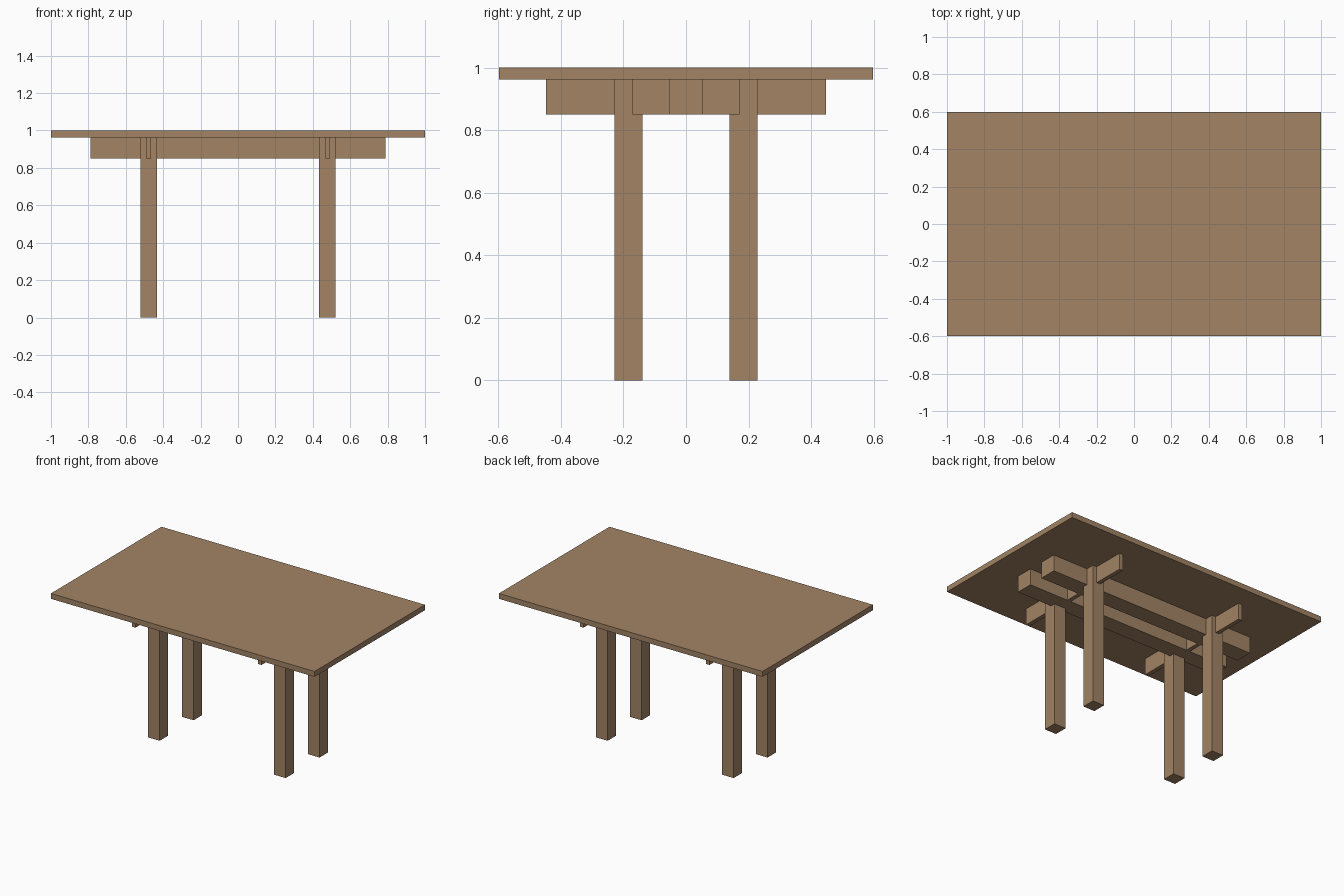
import bpy

if "Cube" in bpy.data.objects:
    bpy.data.objects.remove(bpy.data.objects["Cube"])

wood = bpy.data.materials.new("warm_brown_wood")
wood.diffuse_color = (0.36, 0.23, 0.13, 1.0)
wood.use_nodes = True
wood.node_tree.nodes["Principled BSDF"].inputs["Base Color"].default_value = wood.diffuse_color


def box(name, center, size):
    """Axis-aligned box with applied scale."""
    bpy.ops.mesh.primitive_cube_add(size=1, location=center)
    ob = bpy.context.object
    ob.name = name
    ob.scale = size
    bpy.ops.object.transform_apply(location=False, rotation=False, scale=True)
    ob.data.materials.append(wood)
    return ob


TOP_Z, UNDER_Z, RAIL_Z = 1.0, 0.963, 0.851
rail_mid, rail_h = (UNDER_Z + RAIL_Z) / 2, UNDER_Z - RAIL_Z
LEG_X, LEG_Y = 0.478, 0.184

# Table top
box("table_top", (0, 0, (TOP_Z + UNDER_Z) / 2), (2.0, 1.197, TOP_Z - UNDER_Z))

# Four square legs running up to the top
for sx, xname in ((-1, "left"), (1, "right")):
    for sy, yname in ((-1, "front"), (1, "back")):
        box(f"{yname}_{xname}_leg", (sx * LEG_X, sy * LEG_Y, UNDER_Z / 2),
            (0.088, 0.091, UNDER_Z))
    # Thin cross rail passing through each leg pair
    box(f"{xname}_cross_rail", (sx * LEG_X, 0, rail_mid), (0.028, 0.895, rail_h))

# Two long beams under the top
for sy, yname in ((-1, "front"), (1, "back")):
    box(f"{yname}_long_beam", (0, sy * 0.112, rail_mid), (1.576, 0.119, rail_h))
